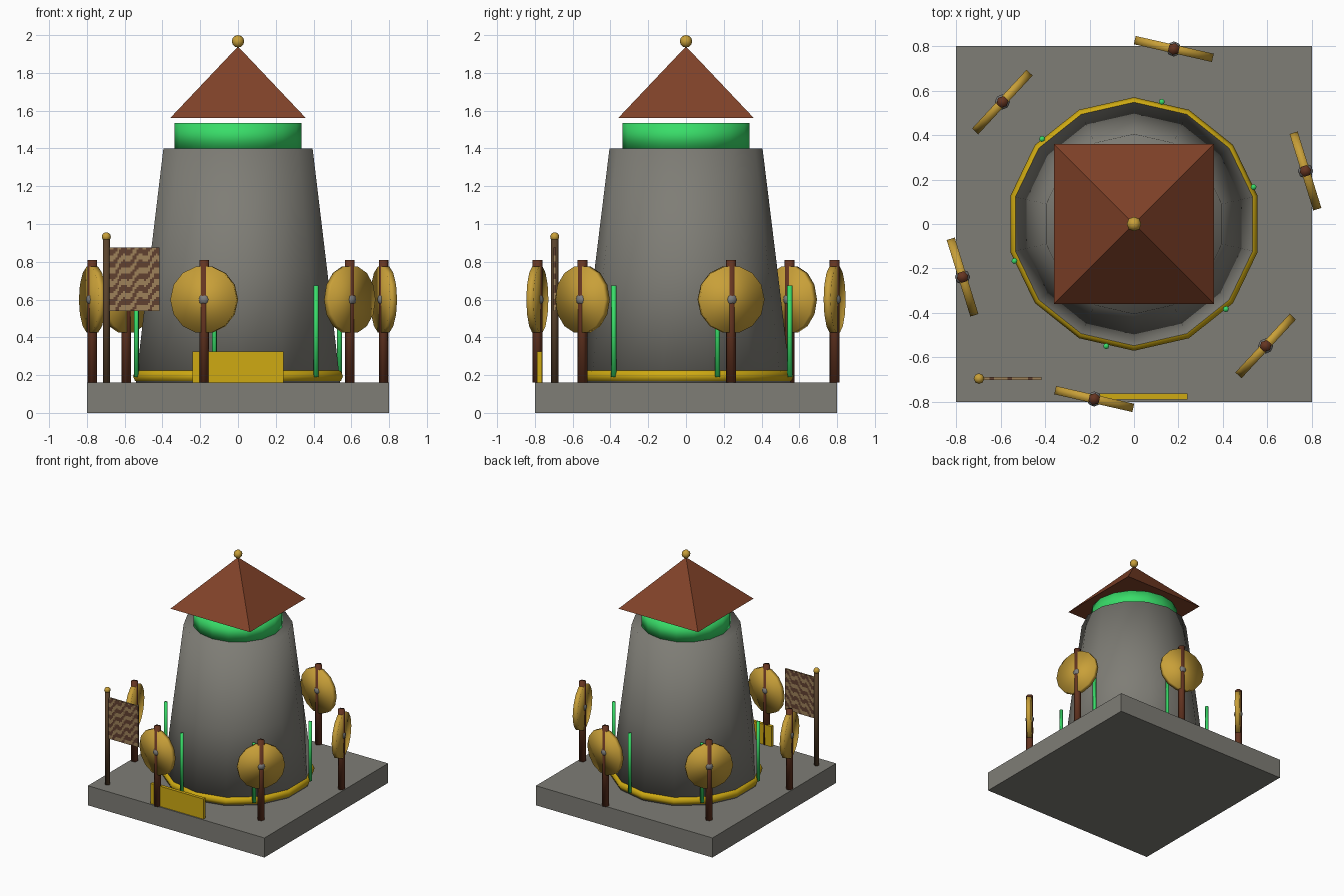
import bpy, bmesh, math
from mathutils import Matrix, Vector

if "Cube" in bpy.data.objects:
    bpy.data.objects.remove(bpy.data.objects["Cube"])


def mat(name, r, g, b):
    m = bpy.data.materials.new(name)
    m.diffuse_color = (r, g, b, 1)
    m.use_nodes = True
    m.node_tree.nodes["Principled BSDF"].inputs["Base Color"].default_value = m.diffuse_color
    return m


STONE = mat("stone", 0.21, 0.205, 0.18)
ROOF = mat("roof_brown", 0.22, 0.055, 0.022)
GREEN = mat("bright_green", 0.04, 0.72, 0.14)
GOLD = mat("shield_gold", 0.58, 0.35, 0.04)
YELLOW = mat("trim_yellow", 0.62, 0.40, 0.006)
POST = mat("post_brown", 0.13, 0.035, 0.015)
POLE = mat("pole_brown", 0.10, 0.055, 0.025)
TAN = mat("flag_tan", 0.34, 0.22, 0.10)
DARK = mat("flag_brown", 0.12, 0.052, 0.03)
IRON = mat("iron_grey", 0.20, 0.20, 0.20)


def finish(name, bm, *mats, smooth=False):
    bmesh.ops.recalc_face_normals(bm, faces=bm.faces)
    me = bpy.data.meshes.new(name)
    for f in bm.faces:
        f.smooth = smooth
    bm.to_mesh(me)
    bm.free()
    ob = bpy.data.objects.new(name, me)
    bpy.context.collection.objects.link(ob)
    for m in mats:
        me.materials.append(m)
    return ob


def box(name, m, x0, x1, y0, y1, z0, z1):
    bm = bmesh.new()
    mx = Matrix.Translation(((x0 + x1) / 2, (y0 + y1) / 2, (z0 + z1) / 2))
    bmesh.ops.create_cube(bm, size=1, matrix=mx @ Matrix.Diagonal((x1 - x0, y1 - y0, z1 - z0, 1)))
    return finish(name, bm, m)


def lathe(name, m, profile, n, matrix=Matrix(), start=math.pi / 2, smooth=True, closed=False):
    """Spin (radius, height) points round z; open profiles get flat caps."""
    bm = bmesh.new()
    rings = [[bm.verts.new(matrix @ Vector((r * math.cos(start + math.tau * i / n),
                                            r * math.sin(start + math.tau * i / n), z)))
              for i in range(n)] for r, z in profile]
    pairs = list(zip(rings, rings[1:]))
    if closed:
        pairs.append((rings[-1], rings[0]))
    for a, b in pairs:
        for i in range(n):
            j = (i + 1) % n
            bm.faces.new((a[i], a[j], b[j], b[i]))
    if not closed:
        bm.faces.new(rings[0])
        bm.faces.new(rings[-1])
    return finish(name, bm, m, smooth=smooth)


def ball(name, m, pos, r, u=8, v=6):
    bm = bmesh.new()
    bmesh.ops.create_uvsphere(bm, u_segments=u, v_segments=v, radius=r, matrix=Matrix.Translation(pos))
    return finish(name, bm, m, smooth=True)


# Plinth and tapering tower
box("plinth", STONE, -0.8, 0.8, -0.8, 0.8, 0, 0.16)
lathe("tower", STONE, [(0.555, 0.16), (0.485, 0.75), (0.405, 1.4)], 14)

# Yellow ring round the tower foot
lathe("foot_ring", YELLOW,
      [(0.535 + 0.035 * math.cos(math.tau * k / 8), 0.195 + 0.035 * math.sin(math.tau * k / 8))
       for k in range(8)], 14, closed=True)

# Glowing band, pyramid roof and finial
lathe("green_band", GREEN, [(0.335, 1.395), (0.335, 1.535)], 16)
bm = bmesh.new()
base = [bm.verts.new((x, y, 1.56)) for x, y in ((-.36, -.36), (.36, -.36), (.36, .36), (-.36, .36))]
apex = bm.verts.new((0, 0, 1.94))
bm.faces.new(base)
for i in range(4):
    bm.faces.new((base[i], base[(i + 1) % 4], apex))
finish("roof", bm, ROOF)
ball("finial", GOLD, (0, 0, 1.967), 0.033)

# Six shields on posts, with six green rods at the tower foot
for k in range(6):
    a = 0.3 + math.tau * k / 6
    c, s = math.cos(a), math.sin(a)
    px, py = 0.807 * c, 0.807 * s
    lathe(f"shield_post_{k}", POST, [(0.027, 0.16), (0.027, 0.81)], 6,
          Matrix.Translation((px, py, 0)), start=a)
    facing = (Matrix.Translation((px, py, 0.6)) @ Matrix.Rotation(a, 4, 'Z')
              @ Matrix.Rotation(math.pi / 2, 4, 'Y'))
    lathe(f"shield_{k}", GOLD, [(0.18, -0.019), (0.18, 0.019)], 14, facing)
    ball(f"shield_boss_{k}", IRON, (px, py, 0.6), 0.034)
    lathe(f"green_rod_{k}", GREEN, [(0.014, 0.19), (0.014, 0.675)], 6,
          Matrix.Translation((0.563 * c, 0.563 * s, 0)), start=a)

# Yellow front panel
box("front_panel", YELLOW, -0.24, 0.24, -0.79, -0.763, 0.16, 0.325)

# Flag pole with a gold knob
lathe("flag_pole", POLE, [(0.019, 0.16), (0.019, 0.92)], 8, Matrix.Translation((-0.697, -0.695, 0)))
ball("pole_knob", GOLD, (-0.697, -0.695, 0.932), 0.024)

# Flag: thin gridded cloth with wavy diagonal stripes
NX, NZ = 26, 32
bm = bmesh.new()
bmesh.ops.create_grid(bm, x_segments=NX, y_segments=NZ, size=0.5,
                      matrix=Matrix.Translation((-0.5475, -0.688, 0.7075))
                      @ Matrix.Diagonal((0.265, 1, 0.335, 1)) @ Matrix.Rotation(math.pi / 2, 4, 'X'))
ext = bmesh.ops.extrude_face_region(bm, geom=bm.faces[:], use_keep_orig=True)
bmesh.ops.translate(bm, vec=(0, -0.014, 0), verts=[v for v in ext["geom"] if isinstance(v, bmesh.types.BMVert)])
for f in bm.faces:
    p = f.calc_center_median()
    u, v = p.x + 0.68, p.z - 0.54
    wave = math.sin(math.tau * (v - 0.75 * u) / 0.066 + 1.6 * math.sin(math.tau * u / 0.088))
    f.material_index = 0 if wave > 0.05 else 1
finish("flag", bm, TAN, DARK)
